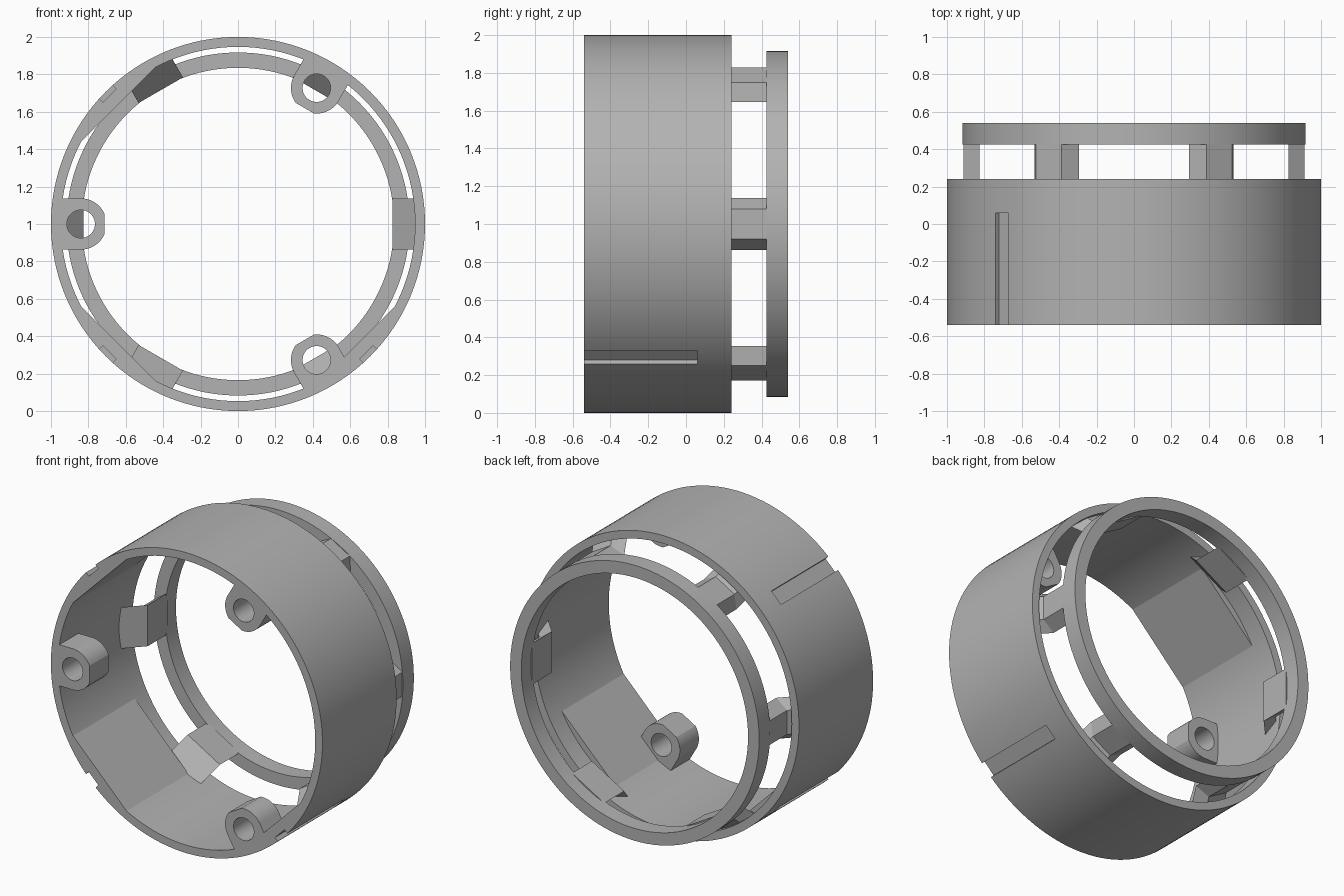
import bpy, bmesh, math
from math import cos, sin, pi, radians

cube = bpy.data.objects.get("Cube")
if cube:
    bpy.data.objects.remove(cube)

grey = bpy.data.materials.new("plain grey")
grey.use_nodes = True
colour = (0.45, 0.45, 0.45, 1)
grey.diffuse_color = colour
grey.node_tree.nodes["Principled BSDF"].inputs["Base Color"].default_value = colour

FRONT, REAR, BACK = -0.54, 0.24, 0.54      # tube front, tube rear, ring back
WALL, HALF = 0.947, 0.137                  # tube inner radius, tab half width


def place(u, v, y, angle):
    """Radial u, tangential v and depth y to model space."""
    a = radians(angle)
    return (u * cos(a) - v * sin(a), y, 1 + u * sin(a) + v * cos(a))


def loft(name, sections, angle=0, closed=False):
    """Skin matching sections of (u, v, y) points into a solid."""
    bm = bmesh.new()
    loops = [[bm.verts.new(place(*p, angle)) for p in s] for s in sections]
    pairs = list(zip(loops, loops[1:]))
    if closed:
        pairs.append((loops[-1], loops[0]))
    else:
        bm.faces.new(loops[0])
        bm.faces.new(loops[-1])
    n = len(loops[0])
    for a, b in pairs:
        for i in range(n):
            j = (i + 1) % n
            bm.faces.new((a[i], a[j], b[j], b[i]))
    bmesh.ops.recalc_face_normals(bm, faces=bm.faces)
    mesh = bpy.data.meshes.new(name)
    bm.to_mesh(mesh)
    bm.free()
    mesh.materials.append(grey)
    obj = bpy.data.objects.new(name, mesh)
    bpy.context.collection.objects.link(obj)
    return obj


def prism(name, outline, y0, y1, angle=0):
    return loft(name, [[(u, v, y) for u, v in outline] for y in (y0, y1)], angle)


def hoop(name, outer, inner, y0, y1, steps=128):
    """Ring with a rectangular section around the depth axis."""
    corners = ((outer, y0), (outer, y1), (inner, y1), (inner, y0))
    turns = [2 * pi * i / steps for i in range(steps)]
    return loft(name, [[(r * cos(t), r * sin(t), y) for r, y in corners]
                       for t in turns], closed=True)


def circle(centre, radius, start=0, end=2 * pi, steps=40):
    return [(centre + radius * cos(start + (end - start) * i / steps),
             radius * sin(start + (end - start) * i / steps)) for i in range(steps)]


def cut(obj, cutter):
    cutter.hide_render = True
    mod = obj.modifiers.new("cut", "BOOLEAN")
    mod.operation, mod.solver, mod.object = "DIFFERENCE", "EXACT", cutter
    bpy.context.view_layer.objects.active = obj
    bpy.ops.object.modifier_apply(modifier=mod.name)
    bpy.data.objects.remove(cutter)


def smooth(obj):
    bpy.ops.object.select_all(action="DESELECT")
    obj.select_set(True)
    bpy.context.view_layer.objects.active = obj
    bpy.ops.object.shade_smooth_by_angle(angle=radians(25))


# Outer tube with shallow grooves, and flat pads behind the grooves
tube = hoop("outer_tube", 1, WALL, FRONT, REAR)
for k, angle in enumerate((135, 225, 315)):
    groove = [(0.97, -0.05), (1.1, -0.05), (1.1, 0.05), (0.97, 0.05)]
    cut(tube, prism("groove_cutter", groove, FRONT - 0.1, 0.06, angle))
    chord = 0.905
    spread = math.acos(chord / (WALL + 0.002))
    pad = circle(0, WALL + 0.002, -spread, spread, 12)
    pad.append((chord, chord * math.tan(spread)))
    prism(f"groove_pad_{k + 1}", pad, FRONT, 0.11, angle)
smooth(tube)

# Back ring
smooth(hoop("back_ring", 0.917, 0.835, 0.425, BACK))

# Screw bosses: rounded outline with a flat inner side and a through hole
for k, angle in enumerate((60, 180, 300)):
    outline = [(0.955, -HALF), (0.955, HALF)]
    outline += [(max(u, 0.715), v) for u, v in circle(0.84, HALF, pi / 2, 1.5 * pi, 41)]
    outline.append((0.84, -HALF))
    boss = prism(f"screw_boss_{k + 1}", outline, FRONT, FRONT + 0.2, angle)
    cut(boss, prism("hole_cutter", circle(0.84, 0.075), FRONT - 0.1, 0, angle))
    smooth(boss)

# Bent tabs joining the ring to the tube, tapering outward
for k in range(6):
    # each row: inner radius and depth, outer radius and depth
    rows = ((0.826, 0.44, 0.912, 0.44), (0.826, 0.23, 0.912, 0.24),
            (0.948, 0.1, 0.96, 0.19))
    sections = [[(ri, -HALF, yi), (ri, HALF, yi), (ro, 0.08, yo), (ro, -0.08, yo)]
                for ri, yi, ro, yo in rows]
    loft(f"bent_tab_{k + 1}", sections, 60 * k)
